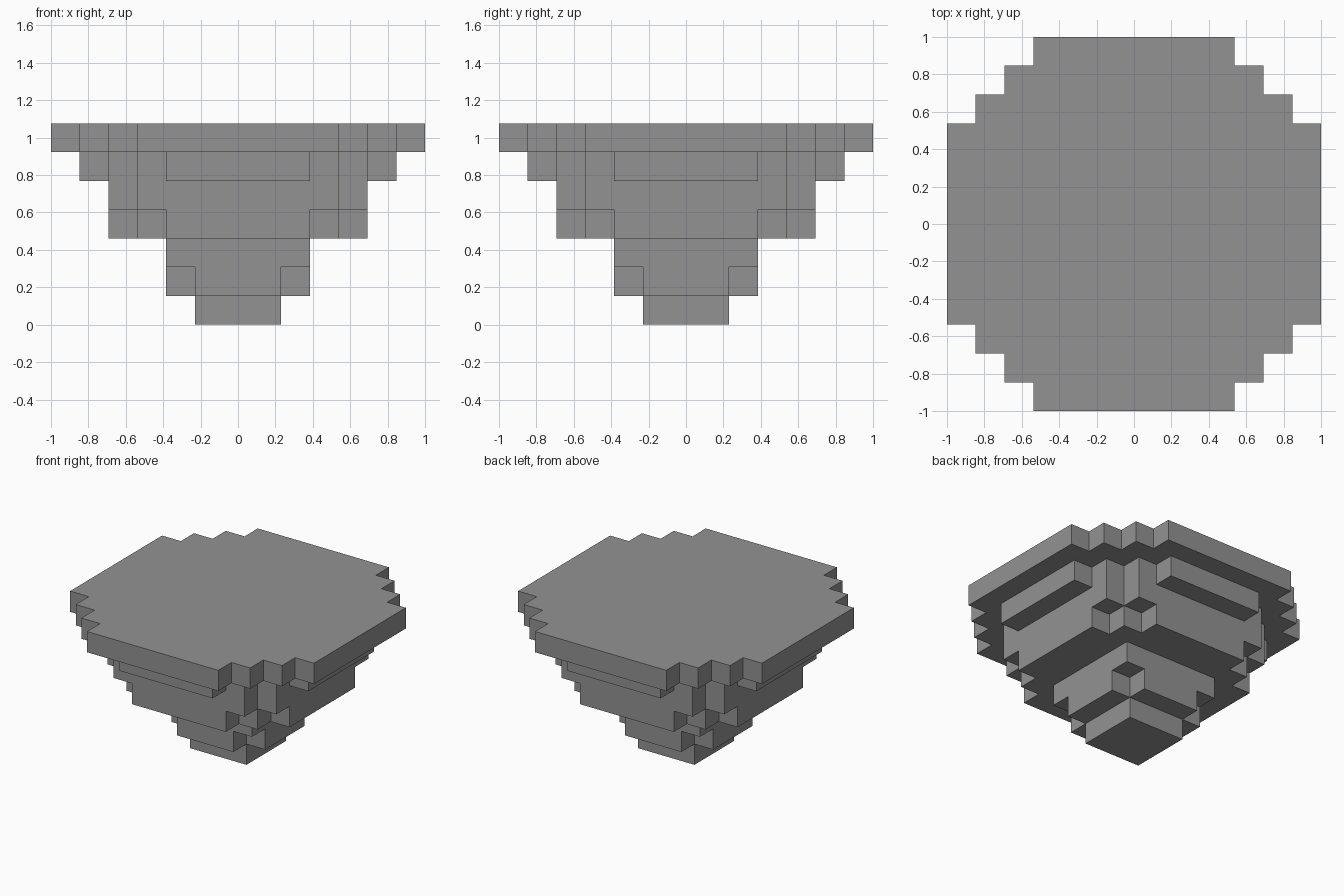
import bpy
import bmesh

cube = bpy.data.objects.get("Cube")
if cube:
    bpy.data.objects.remove(cube, do_unlink=True)

UNIT = 2 / 13  # size of one block

grey = bpy.data.materials.new("stone grey")
grey.use_nodes = True
colour = (0.29, 0.29, 0.29, 1)
grey.diffuse_color = colour
bsdf = grey.node_tree.nodes["Principled BSDF"]
bsdf.inputs["Base Color"].default_value = colour
bsdf.inputs["Roughness"].default_value = 1.0


def stepped_outline(steps):
    """Outline in blocks from (half x, half y) steps, mirrored to four corners."""
    corner = [steps[0]]
    for before, after in zip(steps, steps[1:]):
        corner += [(after[0], before[1]), after]
    points = []
    for sx, sy in ((1, 1), (-1, 1), (-1, -1), (1, -1)):
        side = [(sx * x, sy * y) for x, y in corner]
        points += side if sx * sy > 0 else side[::-1]
    return points


def layer(name, level, steps):
    """One block-high slab with a stepped outline."""
    bm = bmesh.new()
    base = bm.faces.new([bm.verts.new((x * UNIT, y * UNIT, level * UNIT))
                         for x, y in stepped_outline(steps)])
    grown = bmesh.ops.extrude_face_region(bm, geom=[base], use_keep_orig=True)
    top = [v for v in grown["geom"] if isinstance(v, bmesh.types.BMVert)]
    bmesh.ops.translate(bm, verts=top, vec=(0, 0, UNIT))
    bmesh.ops.recalc_face_normals(bm, faces=bm.faces)
    mesh = bpy.data.meshes.new(name)
    bm.to_mesh(mesh)
    bm.free()
    mesh.materials.append(grey)
    obj = bpy.data.objects.new(name, mesh)
    bpy.context.collection.objects.link(obj)


# Steps run from the widest in x to the widest in y
layer("foot", 0, [(1.5, 1.5)])
layer("lower_stem", 1, [(2.5, 1.5), (1.5, 2.5)])
layer("upper_stem", 2, [(2.5, 2.5)])
layer("lower_body", 3, [(4.5, 2.5), (3.5, 3.5), (2.5, 4.5)])
layer("upper_body", 4, [(4.5, 3.5), (3.5, 4.5)])
layer("collar", 5, [(5.5, 2.5), (4.5, 3.5), (3.5, 4.5), (2.5, 5.5)])
layer("top_slab", 6, [(6.5, 3.5), (5.5, 4.5), (4.5, 5.5), (3.5, 6.5)])
